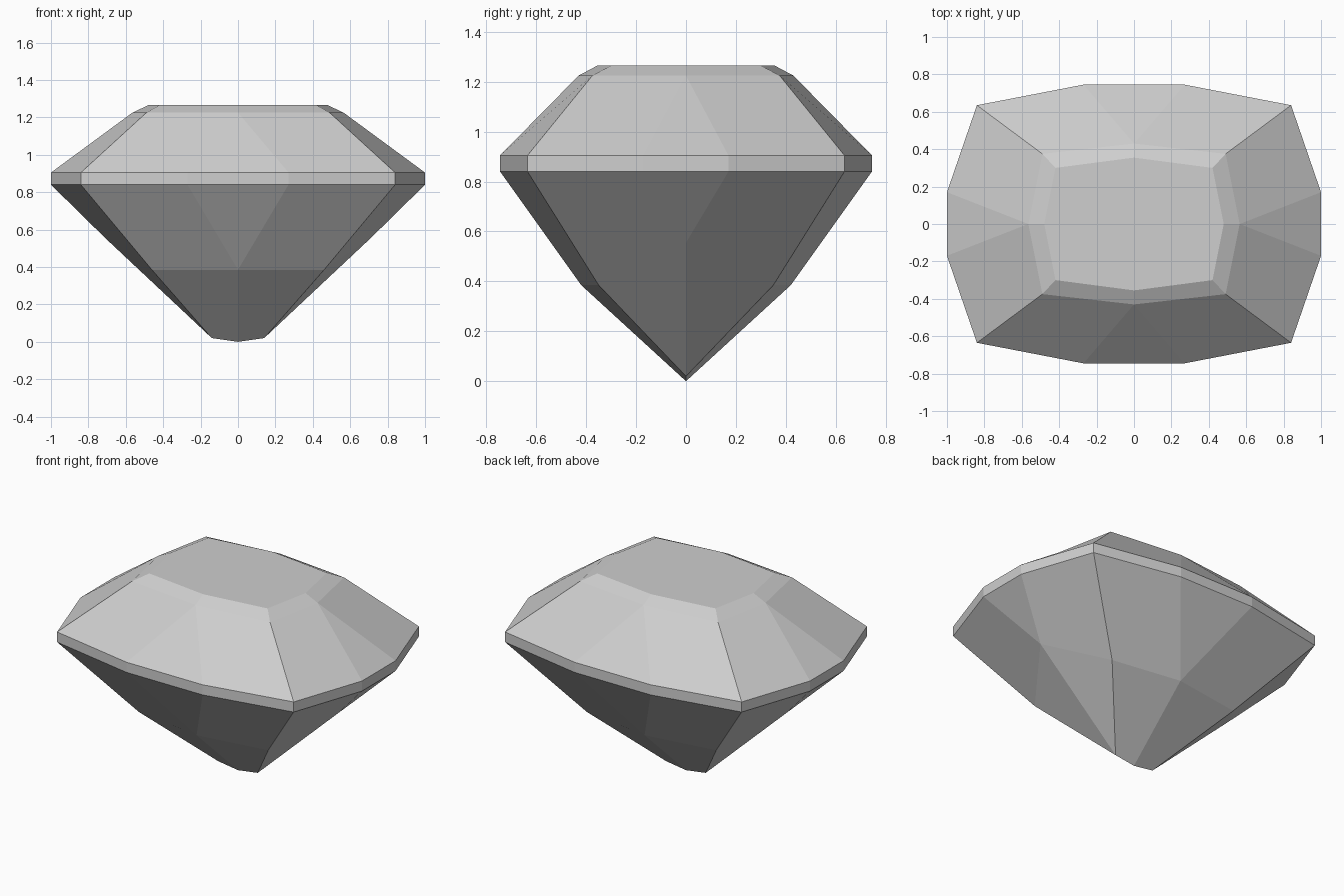
import bpy
import bmesh

if "Cube" in bpy.data.objects:
    bpy.data.objects.remove(bpy.data.objects["Cube"], do_unlink=True)

stone = bpy.data.materials.new("pale_grey_stone")
stone.use_nodes = True
grey = (0.62, 0.62, 0.62, 1.0)
stone.diffuse_color = grey
stone.node_tree.nodes["Principled BSDF"].inputs["Base Color"].default_value = grey

# Key points of one quarter (+x, +y) of the gem
GIRDLE_TOP, GIRDLE_LOW = 0.905, 0.84


def girdle(z):
    return (0.27, 0.745, z), (0.84, 0.635, z), (1.0, 0.17, z)


def ring(long, corner, side, z):
    return (0, long, z), (*corner, z), (side, 0, z)


table = ring(0.355, (0.42, 0.30), 0.48, 1.265)
crown = ring(0.43, (0.49, 0.375), 0.565, 1.225)
upper, lower = girdle(GIRDLE_TOP), girdle(GIRDLE_LOW)
belly = (0, 0.42, 0.385), (0.46, 0.35, 0.385), (0.71, 0, 0.555)
keel_end, keel_mid = (0.14, 0, 0.02), (0, 0, 0)


def mirrored(p, sx, sy):
    return (p[0] * sx, p[1] * sy, p[2])


# Facets of one quarter; those touching a mirror plane join their twin
facets = [
    (table[0], table[1], crown[1], crown[0]),
    (table[1], table[2], crown[2], crown[1]),
    (belly[0], belly[1], keel_end, keel_mid),
    (belly[1], belly[2], keel_end),
]
for rim, inner in ((upper, crown), (lower, belly)):
    facets.append((rim[0], rim[1], inner[1], inner[0]))
    facets.append((rim[1], rim[2], inner[2], inner[1]))
for i in range(2):
    facets.append((upper[i], upper[i + 1], lower[i + 1], lower[i]))

bm = bmesh.new()


def add_face(points):
    bm.faces.new([bm.verts.new(p) for p in points])


for sx in (1, -1):
    for sy in (1, -1):
        for facet in facets:
            add_face([mirrored(p, sx, sy) for p in facet])

# Facets that straddle the mirror planes: main kites and girdle centres
for s in (1, -1):
    for k, flip in ((0, (-1, 1)), (2, (1, -1))):
        for rim, inner in ((upper, crown), (lower, belly)):
            add_face([mirrored(p, s, s) for p in
                      (rim[k], mirrored(rim[k], *flip), inner[k])])
        add_face([mirrored(p, s, s) for p in
                  (upper[k], mirrored(upper[k], *flip),
                   mirrored(lower[k], *flip), lower[k])])

# Flat table on top
add_face([table[0], table[1], table[2], mirrored(table[1], 1, -1),
          mirrored(table[0], 1, -1), mirrored(table[1], -1, -1),
          mirrored(table[2], -1, 1), mirrored(table[1], -1, 1)])

bmesh.ops.remove_doubles(bm, verts=bm.verts, dist=0.0005)
bmesh.ops.recalc_face_normals(bm, faces=bm.faces)

mesh = bpy.data.meshes.new("cut_gem")
bm.to_mesh(mesh)
bm.free()
mesh.materials.append(stone)
gem = bpy.data.objects.new("cut_gem", mesh)
bpy.context.collection.objects.link(gem)
